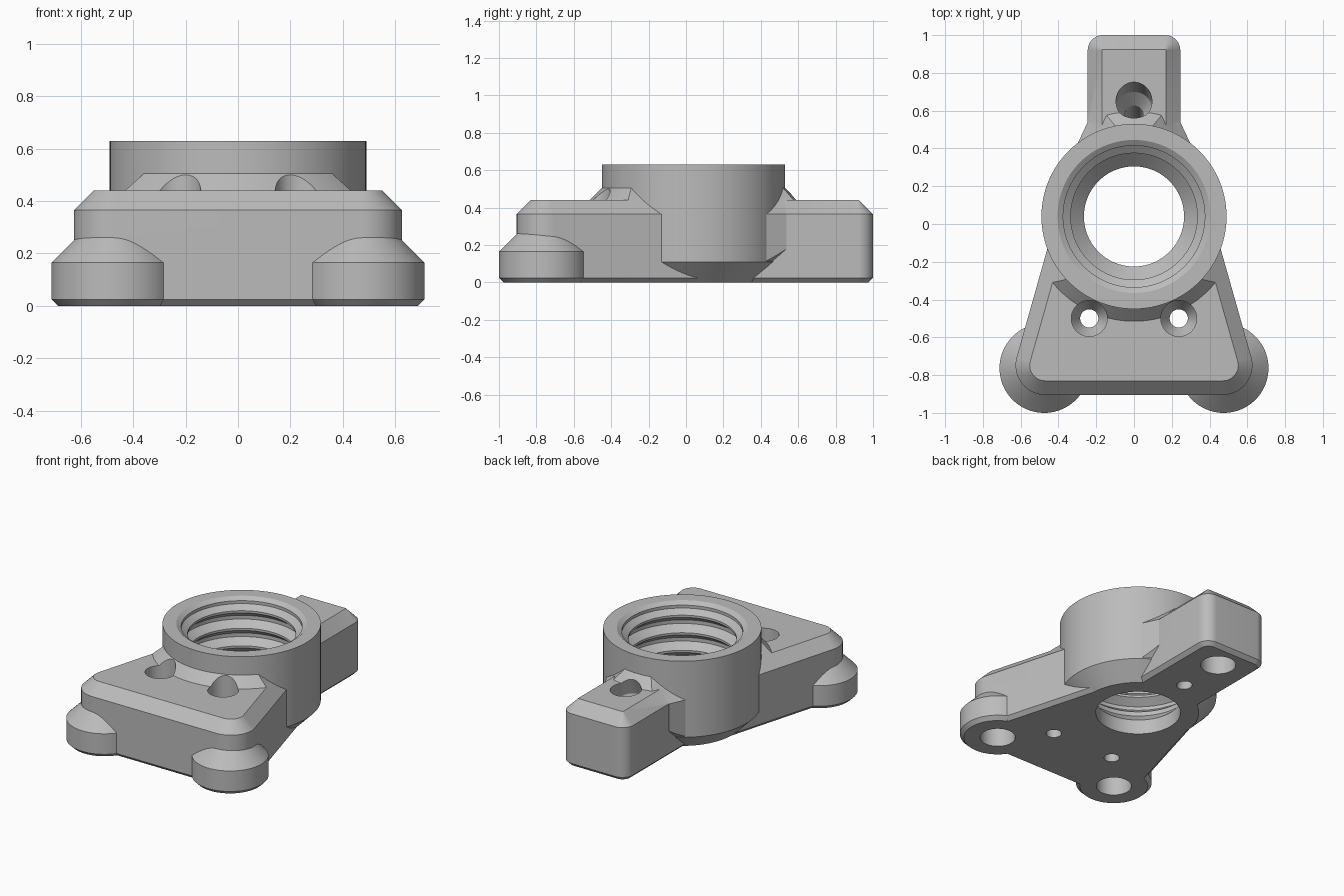
import bpy
import bmesh
from math import sin, cos, tau, atan2, radians
from mathutils import Vector

cube = bpy.data.objects.get("Cube")
if cube:
    bpy.data.objects.remove(cube, do_unlink=True)

grey = bpy.data.materials.new("plain grey")
grey.use_nodes = True
colour = (0.5, 0.5, 0.5, 1)
grey.diffuse_color = colour
for node in grey.node_tree.nodes:
    if node.type == 'BSDF_PRINCIPLED':
        node.inputs["Base Color"].default_value = colour


def loft(name, circles, levels, steps=120):
    """Solid around the hull of circles (x, y, r), inset by the given amount at each height."""
    bm = bmesh.new()
    rings = []
    for z, inset in levels:
        ring = []
        for i in range(steps):
            a = tau * (i + 0.5) / steps
            d = Vector((cos(a), sin(a)))
            x, y, r = max(circles, key=lambda c: c[0] * d.x + c[1] * d.y + c[2])
            ring.append(bm.verts.new((x + (r - inset) * d.x, y + (r - inset) * d.y, z)))
        rings.append(ring)
    for low, high in zip(rings, rings[1:]):
        for i in range(steps):
            j = (i + 1) % steps
            bm.faces.new((low[i], low[j], high[j], high[i]))
    bm.faces.new(rings[0][::-1])
    bm.faces.new(rings[-1])
    bmesh.ops.remove_doubles(bm, verts=bm.verts, dist=1e-5)
    bmesh.ops.recalc_face_normals(bm, faces=bm.faces)
    mesh = bpy.data.meshes.new(name)
    bm.to_mesh(mesh)
    bm.free()
    mesh.materials.append(grey)
    obj = bpy.data.objects.new(name, mesh)
    bpy.context.collection.objects.link(obj)
    return obj


def lathe(name, x, y, profile):
    """Round solid from a (radius, height) profile."""
    return loft(name, [(x, y, 0)], [(z, -r) for r, z in profile])


def combine(target, tool, operation):
    mod = target.modifiers.new(operation.lower(), 'BOOLEAN')
    mod.operation = operation
    mod.solver = 'EXACT'
    mod.object = tool
    bpy.context.view_layer.update()
    bpy.context.view_layer.objects.active = target
    bpy.ops.object.modifier_apply(modifier=mod.name)
    bpy.data.objects.remove(tool, do_unlink=True)


ring_y = 0.04
chamfered = [(0, 0.025), (0.025, 0), (0.365, 0), (0.44, 0.075)]
tall = [(0, 0), (0.365, 0), (0.505, 0.14)]

# Front body, rear arm and ring wall
body_plan = [(-0.47, -0.748, 0.157), (0.47, -0.748, 0.157), (0, ring_y, 0.395)]
arm_plan = [(s * 0.165, y, 0.08) for s in (-1, 1) for y in (0.1, 0.92)]
bracket = loft("mounting_bracket", body_plan, chamfered, 240)
arm = loft("rear_arm", arm_plan, chamfered)
ring = lathe("ring_wall", 0, ring_y, [(0.38, 0), (0.49, 0.11), (0.49, 0.63)])
parts = [arm, ring]

# Sloped collars joining the ring to the body and the arm
flare_plan = [(0, 0.685, 0.16), (-0.28, 0.09, 0.16), (0.28, 0.09, 0.16)]
for name, plan in (("front_collar", body_plan), ("rear_collar", flare_plan)):
    collar = lathe(name, 0, ring_y, [(0.375, 0.002), (0.555, 0.18), (0.555, 0.44), (0.49, 0.505)])
    combine(collar, loft("collar_limit", plan, tall, 240), 'INTERSECT')
    parts.append(collar)

# Round front feet
for s in (-1, 1):
    parts.append(lathe("foot", s * 0.475, -0.763, [
        (0.212, 0), (0.237, 0.025), (0.237, 0.165), (0.13, 0.272)]))

for part in parts:
    combine(bracket, part, 'UNION')

# Threaded bore with a narrower lower opening
bore = [(0.265, -0.1), (0.265, 0.1), (0.335, 0.17)]
for k in range(3):
    z = 0.2 + k * 0.12
    bore += [(0.335, z), (0.385, z + 0.04), (0.385, z + 0.065), (0.335, z + 0.105)]
bore += [(0.335, 0.56), (0.375, 0.59), (0.375, 0.61), (0.405, 0.63), (0.405, 0.75)]
cutters = [lathe("bore_cutter", 0, ring_y, bore)]

# Screw holes: two upright in front, one leaning back through the arm
screw = [(0.048, -0.1), (0.048, 0.27), (0.095, 0.35), (0.095, 0.75)]
for s in (-1, 1):
    cutters.append(lathe("screw_cutter", s * 0.237, -0.5, screw))
leaning = lathe("leaning_cutter", 0, 0, screw)
leaning.location = (0, 0.49, 0)
leaning.rotation_euler.x = -atan2(0.16, 0.44)
cutters.append(leaning)

# Blind sockets underneath
for x, y in ((-0.475, -0.763), (0.475, -0.763), (0, 0.82)):
    cutters.append(lathe("socket_cutter", x, y, [(0.11, -0.1), (0.11, 0.2)]))

for cutter in cutters:
    combine(bracket, cutter, 'DIFFERENCE')

bpy.ops.object.select_all(action='DESELECT')
bracket.select_set(True)
bpy.context.view_layer.objects.active = bracket
bpy.ops.object.shade_smooth_by_angle(angle=radians(25))
